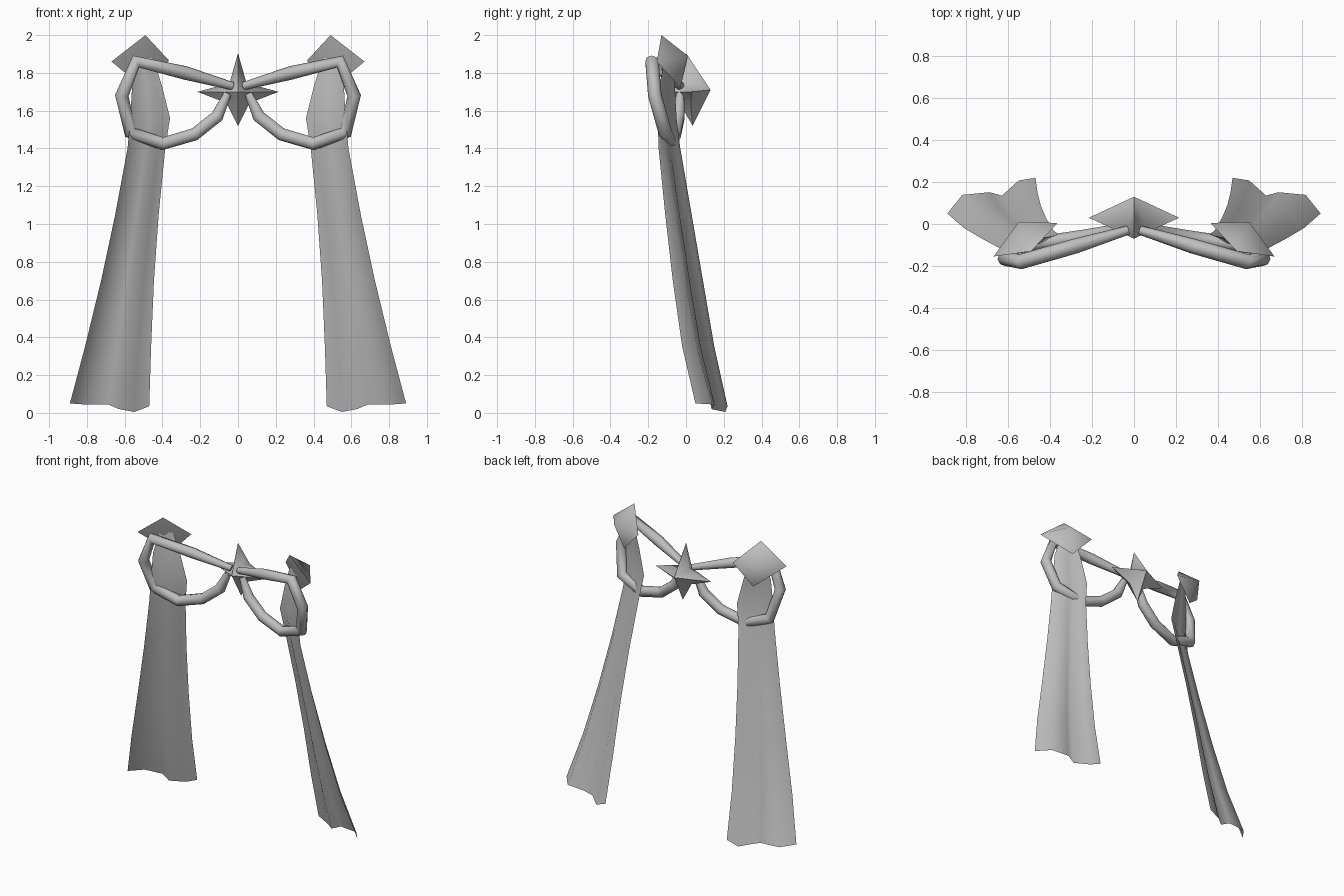
import bpy
from mathutils import Vector

cube = bpy.data.objects.get("Cube")
if cube:
    bpy.data.objects.remove(cube, do_unlink=True)

GREY = (0.52, 0.52, 0.52, 1)
grey = bpy.data.materials.new("plain grey")
grey.use_nodes = True
grey.diffuse_color = GREY
grey.node_tree.nodes["Principled BSDF"].inputs["Base Color"].default_value = GREY


def add_mesh(name, verts, faces, sharp=3.2):
    mesh = bpy.data.meshes.new(name)
    mesh.from_pydata(verts, [], faces)
    mesh.materials.append(grey)
    obj = bpy.data.objects.new(name, mesh)
    bpy.context.collection.objects.link(obj)
    bpy.ops.object.select_all(action="DESELECT")
    obj.select_set(True)
    bpy.context.view_layer.objects.active = obj
    bpy.ops.object.shade_smooth_by_angle(angle=sharp)
    return obj


def add_pair(name, verts, faces, sharp=3.2):
    """Left part on +x and its mirror on -x."""
    add_mesh("left_" + name, verts, faces, sharp)
    mirrored = [(-x, y, z) for x, y, z in verts]
    add_mesh("right_" + name, mirrored, [f[::-1] for f in faces], sharp)


def star(rim, front, back):
    """Rim of points joined to a front and a back apex."""
    n = len(rim)
    faces = []
    for i in range(n):
        j = (i + 1) % n
        faces += [(i, j, n), (j, i, n + 1)]
    return rim + [front, back], faces


# Hanging sash: inner and outer edge at each height, with folds across it
edges = [  # z, inner x, inner y, outer x, outer y
    (0.0, .47, .22, .89, .05), (0.35, .46, .15, .81, -.02),
    (0.7, .445, .09, .725, -.07), (1.05, .42, .03, .65, -.11),
    (1.4, .385, -.03, .585, -.145), (1.56, .36, -.05, .57, -.15),
    (1.74, .405, -.06, .56, -.14), (1.88, .45, -.07, .53, -.11)]
folds = [  # position across, depth, hem height
    (0, 0, .035), (.19, .02, .005), (.38, -.02, .02),
    (.52, .02, .045), (.83, .06, .045), (1, 0, .05)]
verts, faces = [], []
cols = len(folds)
for r, (z, xi, yi, xo, yo) in enumerate(edges):
    strength = max(0.1, 1 - z / 1.9)
    for t, depth, hem in folds:
        verts.append((xi + (xo - xi) * t,
                      yi + (yo - yi) * t + depth * strength,
                      z + (hem if r == 0 else 0)))
        c = len(verts) - 1
        if r and t > 0:
            faces.append((c - 1, c, c - cols, c - cols - 1))
add_pair("sash", verts, [f[::-1] for f in faces])

# Ring of tube that loops from the centre around the sash
path = [Vector(p) for p in (
    (.03, -.03, 1.73), (.28, -.105, 1.80), (.54, -.18, 1.86),
    (.615, -.165, 1.68), (.57, -.11, 1.485), (.40, -.085, 1.425),
    (.23, -.06, 1.475), (.11, -.04, 1.57), (.055, -.03, 1.69))]
SIDES, RADIUS = 8, 0.036
curve = bpy.data.curves.new("ring_path", "CURVE")
curve.dimensions = "3D"
curve.bevel_depth = RADIUS
curve.bevel_resolution = SIDES // 4
curve.use_fill_caps = True
spline = curve.splines.new("POLY")
spline.points.add(len(path) - 1)
for point, p in zip(spline.points, path):
    point.co = (*p, 1)
spline.points[0].radius = spline.points[-1].radius = 0.6
helper = bpy.data.objects.new("ring_path", curve)
bpy.context.collection.objects.link(helper)
tube = bpy.data.meshes.new_from_object(
    helper.evaluated_get(bpy.context.evaluated_depsgraph_get()))
tube_verts = [tuple(v.co) for v in tube.vertices]
tube_faces = [tuple(p.vertices) for p in tube.polygons]
bpy.data.objects.remove(helper, do_unlink=True)
bpy.data.meshes.remove(tube)
add_pair("ring", tube_verts, tube_faces, 1.3)

# Shoulder studs: slanted diamonds domed towards the back
rim = [(.49, -.13, 2.0), (.365, .005, 1.865), (.50, -.03, 1.72), (.67, -.155, 1.86)]
add_pair("shoulder_stud", *star(rim, (.50, -.095, 1.86), (.55, .01, 1.89)), 1.2)

# Centre clasp: four-pointed star
half = [(0, 0, 1.905), (-.045, .02, 1.745), (-.215, .03, 1.70),
        (-.06, .025, 1.64), (0, .035, 1.52)]
rim = half + [(-x, y, z) for x, y, z in half[-2:0:-1]]
add_mesh("centre_clasp", *star(rim, (0, -.07, 1.70), (0, .13, 1.71)), 1.2)
